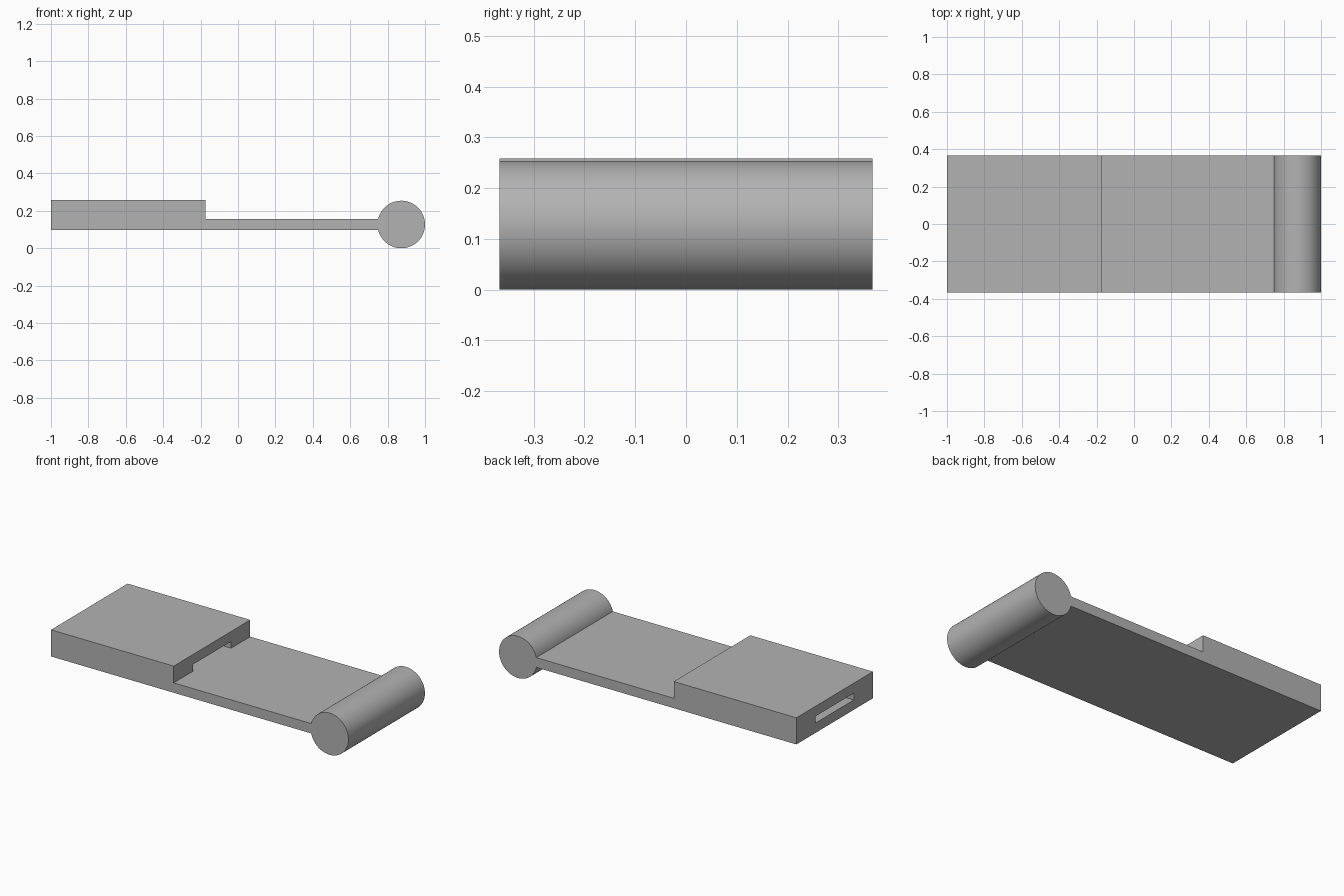
import bpy
import bmesh
import math

cube = bpy.data.objects.get("Cube")
if cube:
    bpy.data.objects.remove(cube, do_unlink=True)

HALF_WIDTH = 0.3675
PLATE_LOW, PLATE_TOP, BLOCK_TOP = 0.097, 0.157, 0.259
STEP_X = -0.175
ROLL_X, ROLL_R = 0.873, 0.127

grey = bpy.data.materials.new("light_grey")
grey.use_nodes = True
colour = (0.45, 0.45, 0.45, 1)
grey.diffuse_color = colour
grey.node_tree.nodes["Principled BSDF"].inputs["Base Color"].default_value = colour


def extrude_profile(name, points, half_width):
    """Extrude an x-z outline symmetrically along y."""
    bm = bmesh.new()
    face = bm.faces.new([bm.verts.new((x, -half_width, z)) for x, z in points])
    result = bmesh.ops.extrude_face_region(bm, geom=[face])
    moved = [v for v in result["geom"] if isinstance(v, bmesh.types.BMVert)]
    bmesh.ops.translate(bm, verts=moved, vec=(0, 2 * half_width, 0))
    bmesh.ops.recalc_face_normals(bm, faces=bm.faces)
    mesh = bpy.data.meshes.new(name)
    bm.to_mesh(mesh)
    bm.free()
    mesh.materials.append(grey)
    obj = bpy.data.objects.new(name, mesh)
    bpy.context.collection.objects.link(obj)
    return obj


# Side outline: thick block, thin plate, then the round end roll
join = math.pi - math.asin((PLATE_TOP - ROLL_R) / ROLL_R)
steps = 64
outline = [(-1, PLATE_LOW), (-1, BLOCK_TOP), (STEP_X, BLOCK_TOP), (STEP_X, PLATE_TOP)]
for i in range(steps + 1):
    a = join - 2 * join * i / steps
    outline.append((ROLL_X + ROLL_R * math.cos(a), ROLL_R + ROLL_R * math.sin(a)))
body = extrude_profile("stepped_plate_with_roll", outline, HALF_WIDTH)

# Flat slot running lengthwise through the thick block
slot_top = 0.198
slot = extrude_profile("slot_cutter", [
    (-1.1, PLATE_TOP), (-1.1, slot_top), (STEP_X + 0.1, slot_top), (STEP_X + 0.1, PLATE_TOP),
], HALF_WIDTH / 2)
slot.hide_render = True
slot.hide_set(True)
cut = body.modifiers.new("slot", "BOOLEAN")
cut.operation = "DIFFERENCE"
cut.solver = "EXACT"
cut.object = slot

# Smooth roll, crisp edges elsewhere
bpy.ops.object.select_all(action="DESELECT")
bpy.context.view_layer.objects.active = body
body.select_set(True)
bpy.ops.object.modifier_apply(modifier=cut.name)
bpy.data.objects.remove(slot, do_unlink=True)
bpy.ops.object.shade_smooth_by_angle(angle=math.radians(30))
